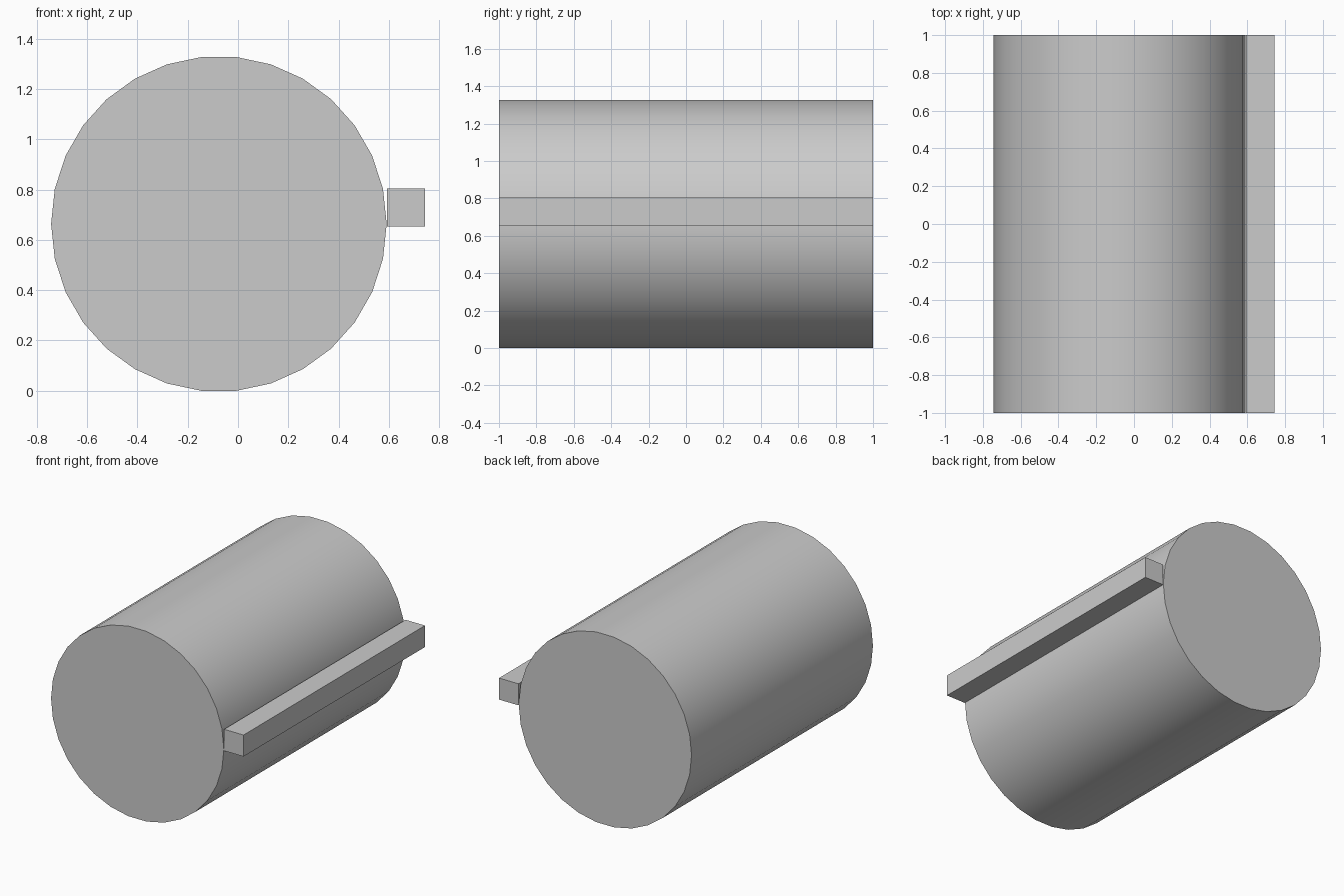
import bpy
from math import pi, radians, cos

if "Cube" in bpy.data.objects:
    bpy.data.objects.remove(bpy.data.objects["Cube"])

LENGTH = 2.0
RADIUS = 0.667
SIDES = 30
HALF_WIDTH = 0.743
BAR = 0.15

# Main drum lying along y, resting on a flat facet
drum_z = RADIUS * cos(pi / SIDES)
bpy.ops.mesh.primitive_cylinder_add(
    vertices=SIDES, radius=RADIUS, depth=LENGTH,
    location=(RADIUS - HALF_WIDTH, 0, drum_z), rotation=(pi / 2, pi / 2, 0))
drum = bpy.context.object
drum.name = drum.data.name = "drum"
bpy.ops.object.transform_apply(location=False, rotation=True, scale=True)
bpy.ops.object.shade_smooth_by_angle(angle=radians(30))

# Square bar running along the right side
bpy.ops.mesh.primitive_cube_add(
    size=1, location=(HALF_WIDTH - BAR / 2, 0, 0.729))
bar = bpy.context.object
bar.name = bar.data.name = "side_bar"
bar.scale = (BAR, LENGTH, BAR)
bpy.ops.object.transform_apply(location=False, rotation=False, scale=True)
